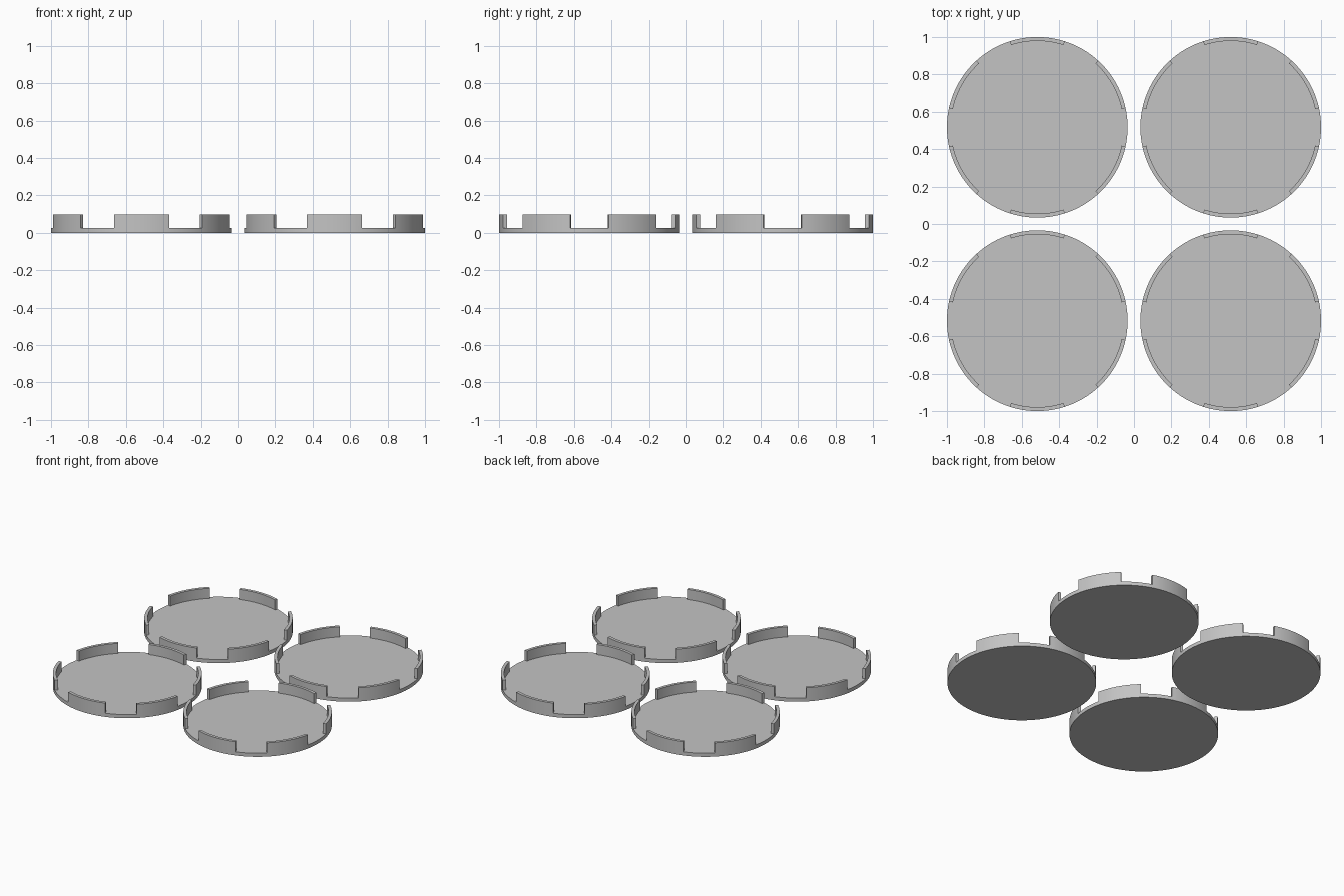
import bpy
import bmesh
from math import cos, sin, radians

cube = bpy.data.objects.get("Cube")
if cube:
    bpy.data.objects.remove(cube, do_unlink=True)

RADIUS, INNER = 0.483, 0.462
BASE, TOP = 0.026, 0.098
TAB = 35.4                       # degrees covered by each tab
TAB_STEPS, GAP_STEPS = 12, 8     # facets per tab and per gap
OFFSET = 1 - RADIUS

grey = bpy.data.materials.new("plain grey")
grey.use_nodes = True
colour = (0.55, 0.55, 0.55, 1)
grey.diffuse_color = colour
grey.node_tree.nodes["Principled BSDF"].inputs["Base Color"].default_value = colour

# Angles around the rim, flagged where a tab stands
segments = []
for k in range(6):
    start = 30 + 60 * k - TAB / 2
    for i in range(TAB_STEPS):
        segments.append((start + TAB * i / TAB_STEPS, True))
    for i in range(GAP_STEPS):
        segments.append((start + TAB + (60 - TAB) * i / GAP_STEPS, False))

bm = bmesh.new()


def ring(radius, z):
    return [bm.verts.new((radius * cos(radians(a)), radius * sin(radians(a)), z))
            for a, _ in segments]


# Thin round plate
bottom, outer, inner = ring(RADIUS, 0), ring(RADIUS, BASE), ring(INNER, BASE)
bm.faces.new(bottom[::-1])
bm.faces.new(inner)
tab_faces = []
for i, (_, is_tab) in enumerate(segments):
    j = (i + 1) % len(segments)
    bm.faces.new((bottom[i], bottom[j], outer[j], outer[i]))
    rim = bm.faces.new((outer[i], outer[j], inner[j], inner[i]))
    if is_tab:
        tab_faces.append(rim)

# Six curved tabs raised from the rim
raised = bmesh.ops.extrude_face_region(bm, geom=tab_faces)["geom"]
bmesh.ops.translate(bm, vec=(0, 0, TOP - BASE),
                    verts=[g for g in raised if isinstance(g, bmesh.types.BMVert)])
bmesh.ops.delete(bm, geom=[f for f in tab_faces if f.is_valid], context='FACES_ONLY')
bmesh.ops.recalc_face_normals(bm, faces=bm.faces)

mesh = bpy.data.meshes.new("tabbed_disc")
for face in bm.faces:
    face.smooth = True
bm.to_mesh(mesh)
bm.free()
mesh.set_sharp_from_angle(angle=radians(30))
mesh.materials.append(grey)

# Four matching discs in a square
for depth, y in (("front", -OFFSET), ("back", OFFSET)):
    for side, x in (("right", -OFFSET), ("left", OFFSET)):
        disc = bpy.data.objects.new(f"{depth}_{side}_disc", mesh)
        disc.location = (x, y, 0)
        bpy.context.collection.objects.link(disc)
